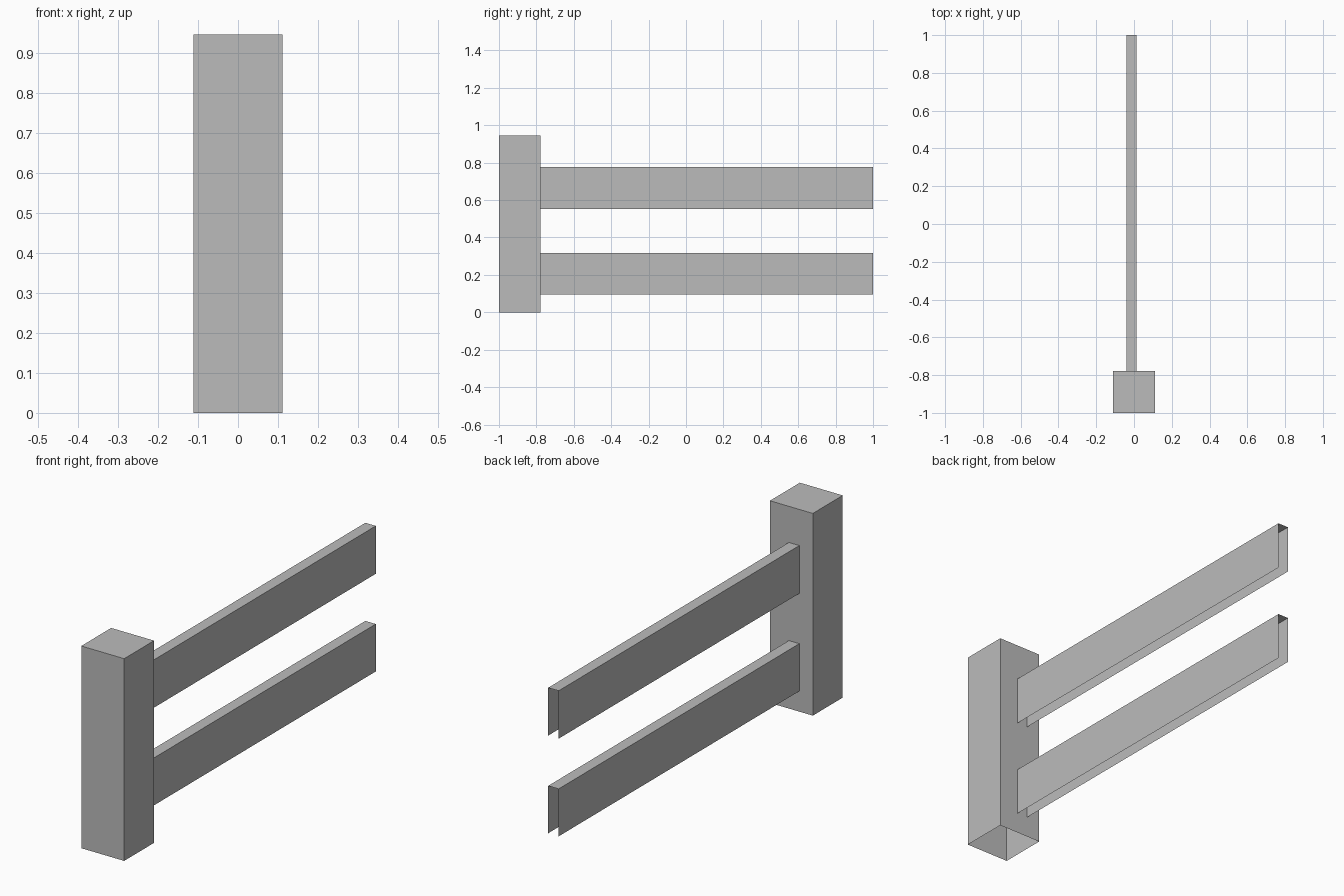
import bpy
import bmesh

if "Cube" in bpy.data.objects:
    bpy.data.objects.remove(bpy.data.objects["Cube"])

grey = bpy.data.materials.new("plain grey")
grey.diffuse_color = (0.5, 0.5, 0.5, 1)
grey.use_nodes = True
grey.node_tree.nodes["Principled BSDF"].inputs["Base Color"].default_value = grey.diffuse_color


def open_box(name, low, high, open_sides):
    """Thin-walled box; faces pointing along any of open_sides are left out."""
    bm = bmesh.new()
    bmesh.ops.create_cube(bm, size=1)
    bm.normal_update()
    gone = [f for f in bm.faces
            if any(f.normal[axis] * sign > 0.9 for axis, sign in open_sides)]
    bmesh.ops.delete(bm, geom=gone, context='FACES')
    for v in bm.verts:
        for i in range(3):
            v.co[i] = low[i] if v.co[i] < 0 else high[i]
    mesh = bpy.data.meshes.new(name)
    bm.to_mesh(mesh)
    bm.free()
    mesh.materials.append(grey)
    obj = bpy.data.objects.new(name, mesh)
    bpy.context.collection.objects.link(obj)


# Post, hollow and open underneath
open_box("post", (-0.111, -1, 0), (0.111, -0.779, 0.946), [(2, -1)])

# Rails, channels open underneath and at both ends
for name, bottom, top in (("lower_rail", 0.096, 0.318), ("upper_rail", 0.553, 0.777)):
    open_box(name, (-0.041, -0.779, bottom), (0.013, 1, top),
             [(2, -1), (1, -1), (1, 1)])
